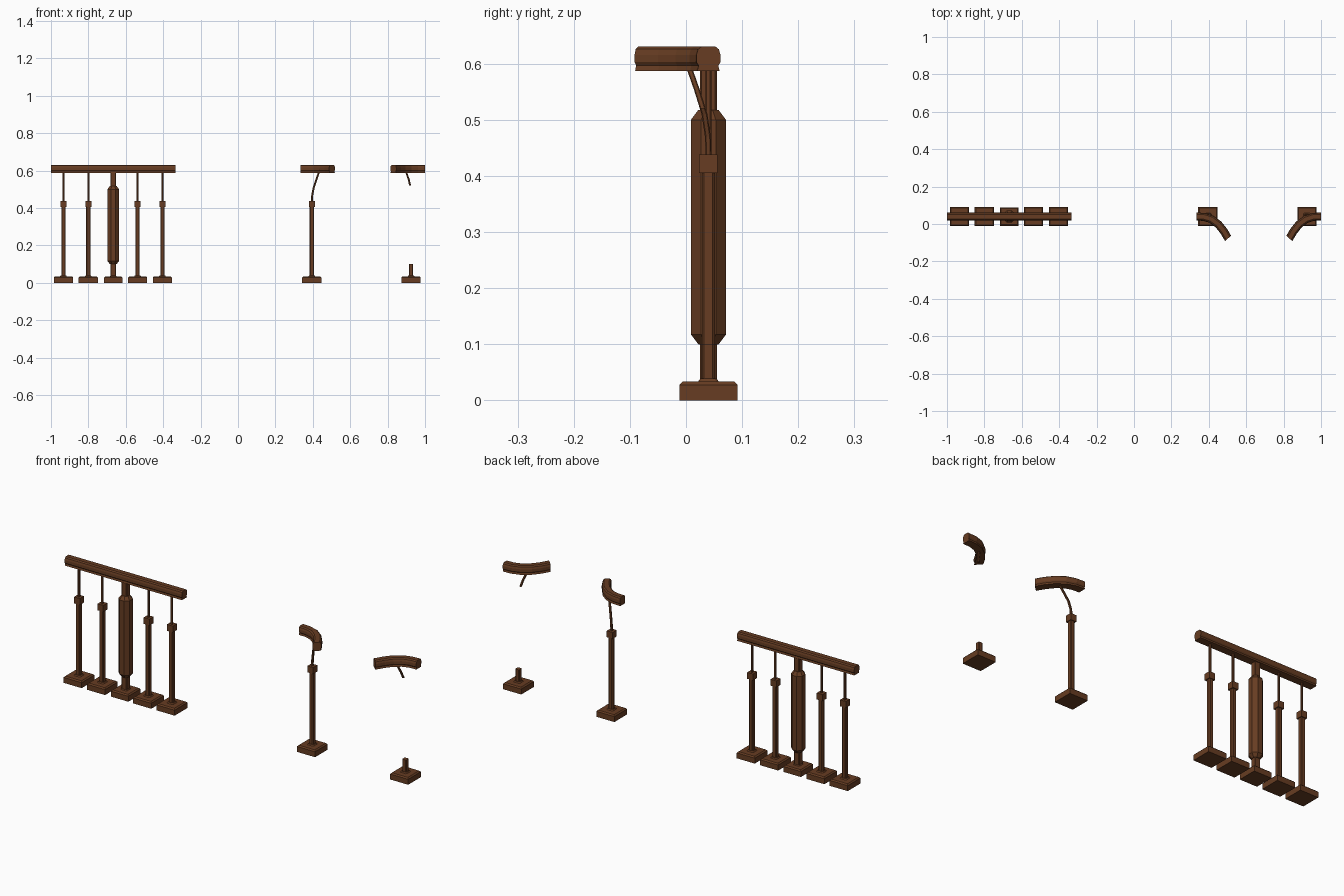
import bpy, bmesh
from mathutils import Vector

if "Cube" in bpy.data.objects:
    bpy.data.objects.remove(bpy.data.objects["Cube"])

wood = bpy.data.materials.new("brown_wood")
wood.diffuse_color = (0.135, 0.046, 0.016, 1)
wood.use_nodes = True
wood.node_tree.nodes["Principled BSDF"].inputs["Base Color"].default_value = wood.diffuse_color
Y = 0.04  # line of the railing


def loft(name, rings):
    """Skin a list of equal point rings and cap both ends."""
    bm = bmesh.new()
    vs = [[bm.verts.new(p) for p in r] for r in rings]
    n = len(vs[0])
    for a, b in zip(vs, vs[1:]):
        for i in range(n):
            j = (i + 1) % n
            bm.faces.new((a[i], a[j], b[j], b[i]))
    bm.faces.new(vs[0][::-1])
    bm.faces.new(vs[-1])
    bmesh.ops.remove_doubles(bm, verts=bm.verts, dist=1e-5)
    bmesh.ops.recalc_face_normals(bm, faces=bm.faces)
    me = bpy.data.meshes.new(name)
    bm.to_mesh(me)
    bm.free()
    me.materials.append(wood)
    ob = bpy.data.objects.new(name, me)
    bpy.context.collection.objects.link(ob)
    return ob


def square(x, y, z, h, c=0.0):
    """Square ring with half width h and corner chamfer c."""
    d = h - c
    pts = [(h, -d), (h, d), (d, h), (-d, h), (-h, d), (-h, -d), (-d, -h), (d, -h)]
    return [(x + a, y + b, z) for a, b in pts]


def turned(name, x, sections):
    return loft(name, [square(x, Y, *s) for s in sections])


def rod(name, path):
    return loft(name, [square(*p, 0.0052, 0.002) for p in path])


def foot(x, h=0.0515):
    turned("foot_block", x, [(0, h), (0.028, h), (0.034, h - 0.006)])
    turned("foot_collar", x, [(0.033, 0.019, 0.004), (0.039, 0.0145, 0.004)])


def shaft(x, top):
    turned("baluster_shaft", x, [(0.033, 0.0115, 0.004), (top, 0.0115, 0.004)])


def baluster(x):
    foot(x)
    shaft(x, 0.406)
    turned("baluster_block", x, [(0.405, 0.0165), (0.438, 0.0165)])


def handrail(name, path, end_dir):
    """Sweep the moulded rail profile along a horizontal path."""
    half = [(0.020, 0.587), (0.0175, 0.597), (0.0215, 0.603),
            (0.0215, 0.616), (0.0185, 0.626), (0.012, 0.631)]
    prof = half + [(-u, z) for u, z in reversed(half)]
    P = [Vector(p) for p in path]
    rings = []
    for i, p in enumerate(P):
        if i == 0:
            t = Vector((end_dir[0], 0))
        elif i == len(P) - 1:
            t = Vector(end_dir)
        else:
            t = (P[i] - P[i - 1]).normalized() + (P[i + 1] - P[i]).normalized()
        t.normalize()
        rings.append([(p.x - t.y * u, p.y + t.x * u, z) for u, z in prof])
    return loft(name, rings)


# straight railing section
handrail("straight_handrail", [(-1, Y), (-0.333, Y)], (1, 0))
for x in (-0.933, -0.8, -0.537, -0.404):
    baluster(x)
    rod("baluster_rod", [(x, Y, 0.437), (x, Y, 0.592)])

# heavy octagonal middle post
px, o = -0.667, 0.586
foot(px, 0.0495)
turned("middle_post", px, [
    (0.033, 0.015, 0.003), (0.1, 0.015, 0.003), (0.1, 0.018, 0.018 * o),
    (0.118, 0.0315, 0.0315 * o), (0.5, 0.0315, 0.0315 * o),
    (0.518, 0.018, 0.018 * o), (0.518, 0.015, 0.003), (0.592, 0.015, 0.003)])

# broken curved sections, mirrored about x = 0.667
bend = [(0.333, Y), (0.375, 0.038), (0.415, 0.025),
        (0.452, -0.003), (0.48, -0.038), (0.503, -0.077)]
handrail("curved_handrail_left", bend, (0.68, -0.73))
handrail("curved_handrail_right", [(1.3335 - x, y) for x, y in bend], (-0.68, -0.73))

# left: whole baluster with a bent rod
baluster(0.395)
rod("bent_rod", [(0.395, Y, 0.437), (0.397, 0.039, 0.47), (0.405, 0.033, 0.51),
                 (0.420, 0.019, 0.555), (0.433, 0.006, 0.592)])

# right: snapped stump and the hanging rod end
foot(0.925)
shaft(0.925, 0.1)
rod("snapped_rod", [(0.920, 0.030, 0.52), (0.913, 0.020, 0.552), (0.899, 0.006, 0.592)])
